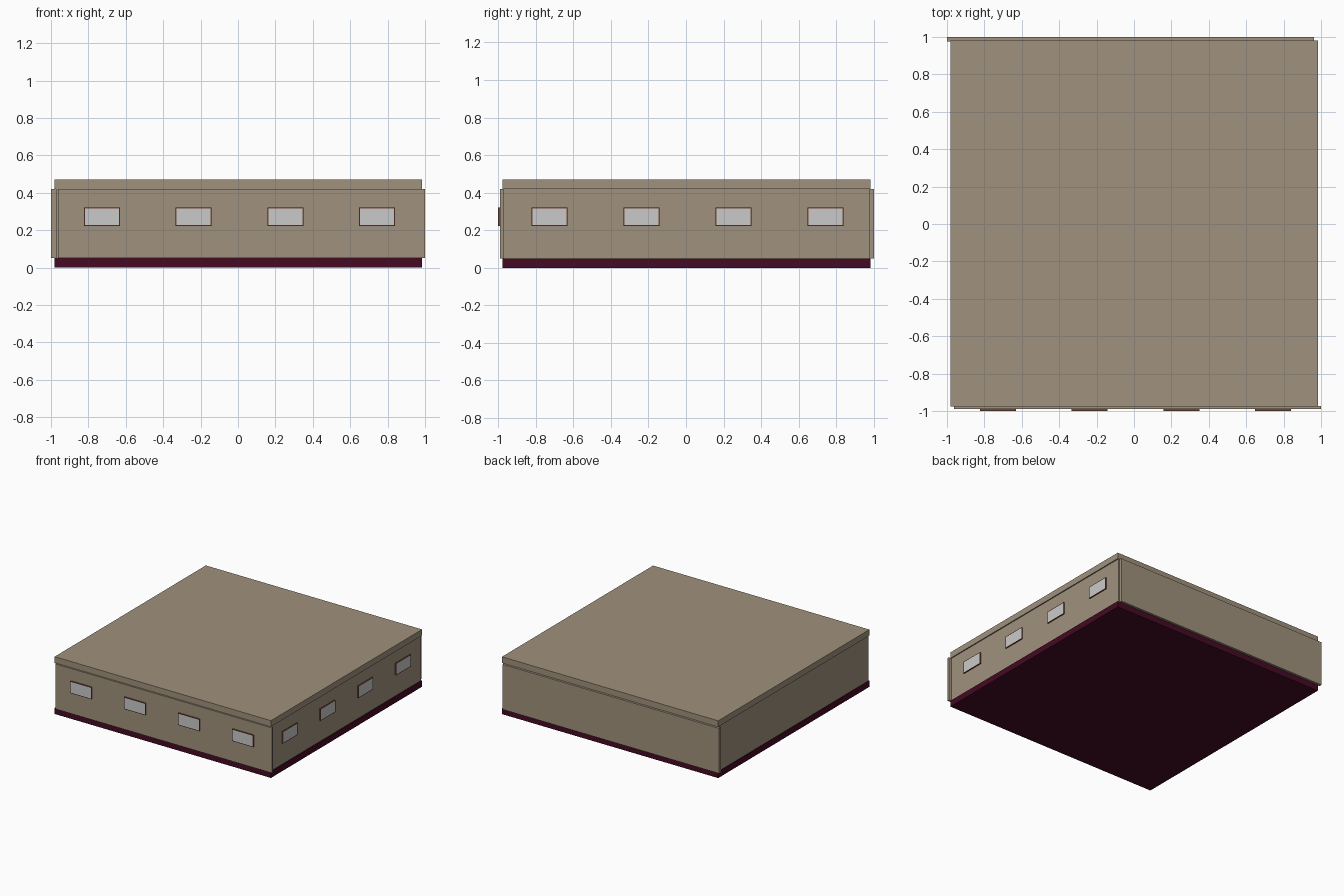
import bpy, bmesh

if "Cube" in bpy.data.objects:
    bpy.data.objects.remove(bpy.data.objects["Cube"])


def material(name, rgb):
    m = bpy.data.materials.new(name)
    m.diffuse_color = (*rgb, 1)
    m.use_nodes = True
    m.node_tree.nodes["Principled BSDF"].inputs["Base Color"].default_value = m.diffuse_color
    return m


TAN = material("tan plaster", (0.352, 0.287, 0.205))
MAROON = material("dark maroon", (0.058, 0.003, 0.017))
BROWN = material("brown frame", (0.17, 0.07, 0.04))
GREY = material("light grey pane", (0.59, 0.59, 0.59))


def box(name, lo, hi, mats, inset_dir=None):
    """Box between two corners; optionally inset the face looking along axis/sign inset_dir."""
    bm = bmesh.new()
    bmesh.ops.create_cube(bm, size=1)
    for v in bm.verts:
        v.co = [(a + b) / 2 + c * (b - a) for a, b, c in zip(lo, hi, v.co)]
    bm.normal_update()
    if inset_dir:
        axis, sign = inset_dir
        face = next(f for f in bm.faces if f.normal[axis] * sign > 0.9)
        bmesh.ops.inset_region(bm, faces=[face], thickness=0.007)
        face.material_index = 1
    me = bpy.data.meshes.new(name)
    bm.to_mesh(me)
    bm.free()
    for m in mats:
        me.materials.append(m)
    ob = bpy.data.objects.new(name, me)
    bpy.context.collection.objects.link(ob)
    return ob


# floor and roof slabs
box("floor_slab", (-0.98, -0.977, 0), (0.983, 0.982, 0.05), [MAROON])
box("roof_slab", (-0.98, -0.977, 0.42), (0.983, 0.982, 0.47), [TAN])

# front and back walls stand proud and overlap one corner each
box("front_wall", (-0.963, -0.99, 0.05), (1.0, -0.973, 0.42), [TAN])
box("back_wall", (-1.0, 0.977, 0.05), (0.963, 1.0, 0.42), [TAN])
# side walls sit just under the roof edge
box("right_wall", (0.955, -0.973, 0.05), (0.974, 0.979, 0.42), [TAN])
box("left_wall", (-0.974, -0.973, 0.05), (-0.955, 0.977, 0.42), [TAN])

# four framed windows on the front and four on the right side
for i in range(4):
    a = -0.823 + i * 0.49
    b = a + 0.192
    box(f"front_window_{i + 1}", (a, -1.0, 0.222), (b, -0.98, 0.32),
        [BROWN, GREY], (1, -1))
    box(f"right_window_{i + 1}", (0.965, a, 0.222), (0.983, b, 0.32),
        [BROWN, GREY], (0, 1))
